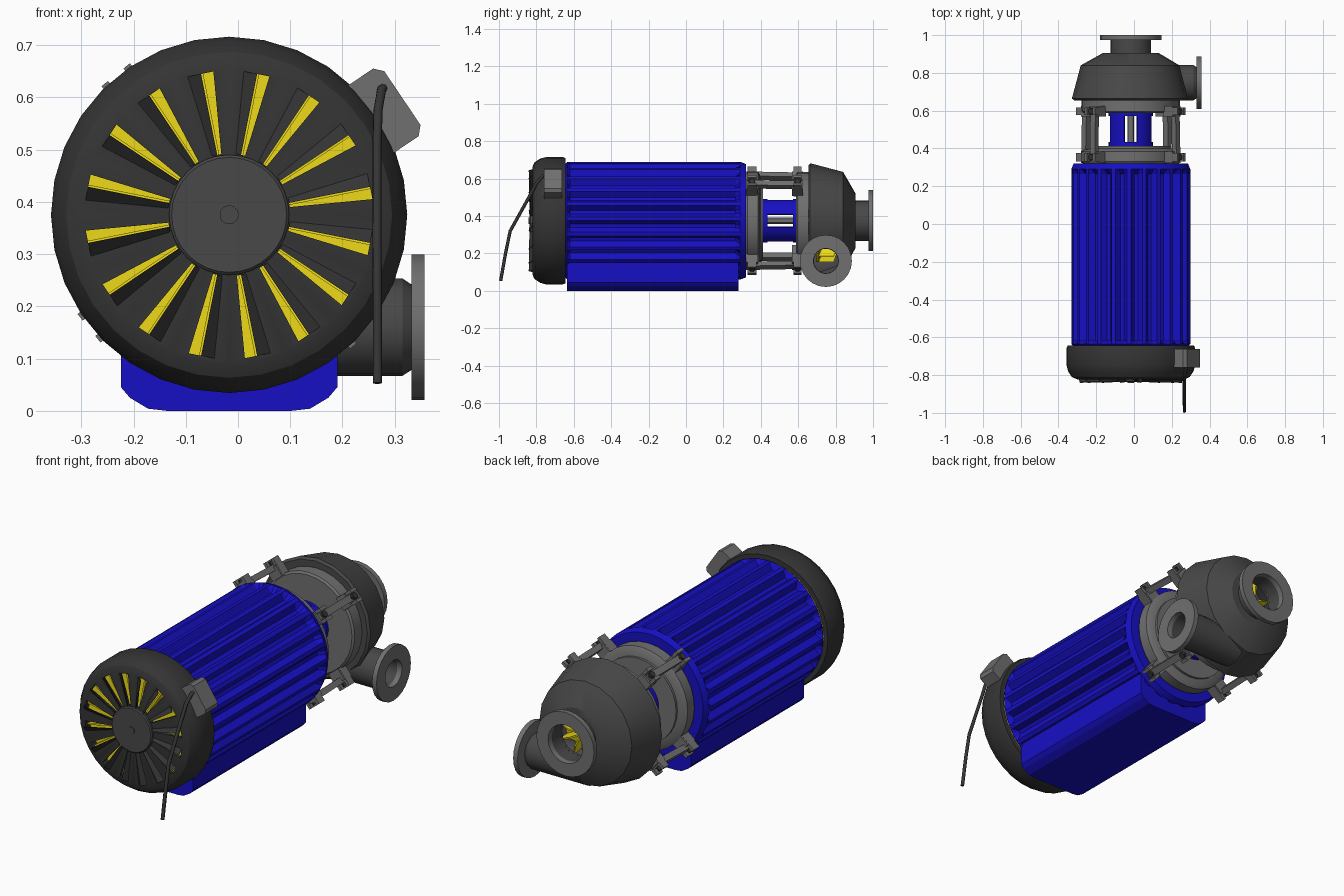
import bpy, bmesh, math
from mathutils import Matrix, Vector

if "Cube" in bpy.data.objects:
    bpy.data.objects.remove(bpy.data.objects["Cube"])

CX, CZ = -0.017, 0.375
AXIS = Matrix.Translation((CX, 0, CZ))


def mat(name, c):
    m = bpy.data.materials.new(name)
    m.diffuse_color = (*c, 1)
    m.use_nodes = True
    m.node_tree.nodes["Principled BSDF"].inputs["Base Color"].default_value = m.diffuse_color
    return m


BLUE = mat("blue_paint", (0.008, 0.005, 0.55))
YELLOW = mat("yellow_paint", (0.85, 0.7, 0.01))
DARK = mat("dark_grey", (0.035, 0.035, 0.035))
IRON = mat("cast_iron", (0.065, 0.065, 0.065))
STEEL = mat("steel_grey", (0.16, 0.16, 0.16))


def finish(name, bm, m, smooth=False):
    bmesh.ops.remove_doubles(bm, verts=bm.verts, dist=1e-5)
    bmesh.ops.recalc_face_normals(bm, faces=bm.faces)
    me = bpy.data.meshes.new(name)
    bm.to_mesh(me)
    bm.free()
    ob = bpy.data.objects.new(name, me)
    bpy.context.collection.objects.link(ob)
    if m:
        me.materials.append(m)
    if smooth:
        shade(ob)
    return ob


def activate(ob):
    bpy.ops.object.select_all(action='DESELECT')
    ob.select_set(True)
    bpy.context.view_layer.objects.active = ob


def shade(ob):
    activate(ob)
    bpy.ops.object.shade_smooth_by_angle(angle=math.radians(30))


def spin(bm, prof, seg, mx=AXIS, fn=None, closed=False):
    """Revolve (radius, y) points about the y axis; fn may vary the radius."""
    rings = []
    for r, y in prof:
        ring = []
        for i in range(seg):
            a = 2 * math.pi * i / seg
            q = fn(i, a, r, y) if fn else r
            ring.append(bm.verts.new(mx @ Vector((q * math.cos(a), y, q * math.sin(a)))))
        rings.append(ring)
    n = len(rings)
    for k in range(n if closed else n - 1):
        A, B = rings[k], rings[(k + 1) % n]
        for i in range(seg):
            j = (i + 1) % seg
            bm.faces.new((A[i], A[j], B[j], B[i]))
    bmesh.ops.dissolve_degenerate(bm, edges=bm.edges, dist=1e-6)


def lathe(name, prof, m, seg=32, mx=AXIS, fn=None, closed=False, smooth=True):
    bm = bmesh.new()
    spin(bm, prof, seg, mx, fn, closed)
    return finish(name, bm, m, smooth)


def prism(bm, pts, off, mx=AXIS):
    a = [bm.verts.new(mx @ Vector(p)) for p in pts]
    b = [bm.verts.new(mx @ (Vector(p) + Vector(off))) for p in pts]
    bm.faces.new(a)
    bm.faces.new(b[::-1])
    for i in range(len(a)):
        j = (i + 1) % len(a)
        bm.faces.new((a[i], b[i], b[j], a[j]))


def box(bm, x0, x1, y0, y1, z0, z1, mx):
    prism(bm, [(x0, y0, z0), (x1, y0, z0), (x1, y1, z0), (x0, y1, z0)], (0, 0, z1 - z0), mx)


def radial(deg):
    """Frame on the machine axis: x outward, y along, z tangential."""
    return AXIS @ Matrix.Rotation(-math.radians(deg), 4, 'Y')


def cut(ob, cutter):
    cutter.hide_render = True
    mod = ob.modifiers.new("cut", 'BOOLEAN')
    mod.operation = 'DIFFERENCE'
    mod.solver = 'EXACT'
    mod.object = cutter
    activate(ob)
    bpy.ops.object.modifier_apply(modifier=mod.name)
    bpy.data.objects.remove(cutter)
    shade(ob)


# Finned motor housing
def fins(i, a, r, y):
    return 0.283 if -0.625 < y < 0.275 and r > 0.3 and i % 4 > 1 else r


lathe("motor_housing", [(0, -.645), (.305, -.645), (.315, -.635), (.315, -.62), (.315, .265),
                        (.315, .29), (.303, .32), (0, .32)], BLUE, 96, fn=fins, smooth=False)

# Mounting base
bm = bmesh.new()
half = [(.19, .18), (.207, .16), (.207, .045), (.19, .025), (.155, .004), (.12, 0)]
outline = half + [(-x, z) for x, z in half[::-1]]
prism(bm, [(x, -.635, z) for x, z in outline], (0, .915, 0), Matrix.Translation((CX, 0, 0)))
finish("mounting_base", bm, BLUE)

# Fan cover with radial slots
cover = lathe("fan_cover", [(0, -.822), (.285, -.822), (.312, -.81), (.332, -.78), (.341, -.745),
                            (.341, -.66), (.335, -.644), (.31, -.644), (.31, -.75),
                            (.285, -.806), (0, -.806)], DARK, 32, smooth=False)
bm_cut, bm_louver = bmesh.new(), bmesh.new()
for k in range(16):
    mx = radial(11.25 + 22.5 * k)
    prism(bm_cut, [(.117, -.87, -.008), (.275, -.87, -.024), (.275, -.87, .024), (.117, -.87, .008)],
          (0, .09, 0), mx)
    prism(bm_louver, [(.117, -.836, 0), (.275, -.841, 0), (.275, -.822, .026), (.117, -.822, .01)],
          (0, .006, 0), mx)
cut(cover, finish("slot_cutter", bm_cut, None))
finish("cover_louvers", bm_louver, DARK)
lathe("cover_hub", [(0, -.841), (.018, -.841), (.018, -.837), (.11, -.837), (.115, -.832),
                    (.115, -.815), (0, -.815)], IRON, 32)

# Cooling fan behind the cover
bm = bmesh.new()
spin(bm, [(0, -.77), (.29, -.77), (.29, -.76), (0, -.76)], 32)
for k in range(16):
    box(bm, .08, .28, -.8, -.765, -.004, .004, radial(11.25 + 22.5 * k))
finish("cooling_fan", bm, YELLOW)

# Junction box and power cable
bm = bmesh.new()
prism(bm, [(.29, -.76, -.078), (.385, -.76, -.078), (.4, -.76, -.062), (.4, -.76, .062),
           (.385, -.76, .078), (.29, -.76, .078)], (0, .098, 0), radial(34))
finish("junction_box", bm, STEEL)
cu = bpy.data.curves.new("power_cable", 'CURVE')
cu.dimensions = '3D'
cu.bevel_depth = 0.009
cu.bevel_resolution = 2
cu.use_fill_caps = True
sp = cu.splines.new('POLY')
path = [(.285, -.73, .625), (.275, -.765, .615), (.268, -.80, .575), (.266, -.84, .50),
        (.266, -.94, .32), (.267, -.965, .2), (.267, -.991, .053)]
sp.points.add(len(path) - 1)
for p, c in zip(sp.points, path):
    p.co = (*c, 1)
cu.materials.append(DARK)
bpy.context.collection.objects.link(bpy.data.objects.new("power_cable", cu))

# Coupling section: two end rings, shaft and windowed lantern
lathe("motor_ring", [(0, .315), (.25, .315), (.262, .33), (.262, .385), (.245, .395), (.215, .4),
                     (.215, .412), (0, .412)], STEEL, 32)
lathe("pump_ring", [(0, .588), (.25, .588), (.26, .596), (.26, .655), (0, .655)], STEEL, 32)
lathe("drive_shaft", [(.017, .4), (.017, .6)], STEEL, 12)
bm = bmesh.new()
for y0, y1 in ((.405, .435), (.572, .592)):
    spin(bm, [(.117, y0), (.117, y1), (.095, y1), (.095, y0)], 32, closed=True)
for k in range(4):
    arc = [math.radians(90 * k + 18 + 9 * s) for s in range(7)]
    pts = [(.116 * math.cos(a), .41, .116 * math.sin(a)) for a in arc]
    pts += [(.096 * math.cos(a), .41, .096 * math.sin(a)) for a in arc[::-1]]
    prism(bm, pts, (0, .18, 0))
finish("coupling_lantern", bm, BLUE, True)

# Tie bars with clamp lugs and bolts
bm, bolts = bmesh.new(), bmesh.new()
for k in range(4):
    mx = radial(39 + 90 * k)
    for y0, y1 in ((.322, .385), (.568, .626)):
        box(bm, .25, .31, y0, y1, -.034, .034, mx)
        for s in (-1, 1):
            box(bm, .25, .345, y0 + .008, y1 - .008, s * .027 - .008, s * .027 + .008, mx)
        yc = (y0 + y1) / 2
        local = mx @ Matrix.Translation((.32, yc, 0)) @ Matrix.Rotation(math.radians(-90), 4, 'Z')
        spin(bolts, [(0, 0), (.016, 0), (.016, .018), (0, .018)], 8, local)
    prism(bm, [(.295, .335, -.017), (.325, .335, -.017), (.318, .615, -.017), (.288, .615, -.017)],
          (0, 0, .034), mx)
finish("tie_bars", bm, STEEL)
finish("tie_bar_bolts", bolts, DARK)


# Pump volute, growing towards the outlet
def scroll(i, a, r, y):
    turn = ((math.degrees(a) - 271) % 360) / 360
    return r * (.955 + .06 * turn) if r > .2 else r


OUT = Matrix.Translation((0, .748, .16)) @ Matrix.Rotation(math.radians(-90), 4, 'Z')
volute = lathe("pump_volute", [(0, .655), (.3, .655), (.312, .664), (.265, .84), (.148, .905),
                               (.095, .905), (.095, .89), (.24, .82), (.285, .685), (0, .685)],
               IRON, 20, fn=scroll, smooth=False)
cut(volute, lathe("bore_cutter", [(0, 0.0), (.07, 0.0), (.07, .4), (0, .4)], None, 24, OUT, smooth=False))

# Inlet neck and flange
lathe("inlet_neck", [(.108, .89), (.108, .98), (.095, .98), (.095, .89)], IRON, 24, closed=True)
lathe("inlet_flange", [(.163, .975), (.163, 1.0), (.097, 1.0), (.094, .975)], STEEL, 24, closed=True)

# Side outlet pipe and flange
lathe("outlet_pipe", [(.093, .0), (.093, .315), (.08, .335), (.066, .335), (.066, .0)],
      IRON, 20, OUT, closed=True)
lathe("outlet_flange", [(.139, .332), (.139, .357), (.067, .357), (.065, .332)],
      STEEL, 24, OUT, closed=True)

# Impeller
bm = bmesh.new()
spin(bm, [(0, .875), (.025, .86), (.085, .76), (.22, .71), (.22, .695), (0, .695)], 24)
for k in range(12):
    prism(bm, [(.02, .865, -.004), (.085, .86, -.004), (.19, .8, -.004), (.22, .79, -.004),
               (.22, .7, -.004), (.02, .7, -.004)], (0, 0, .008), radial(30 * k))
finish("impeller", bm, YELLOW)
